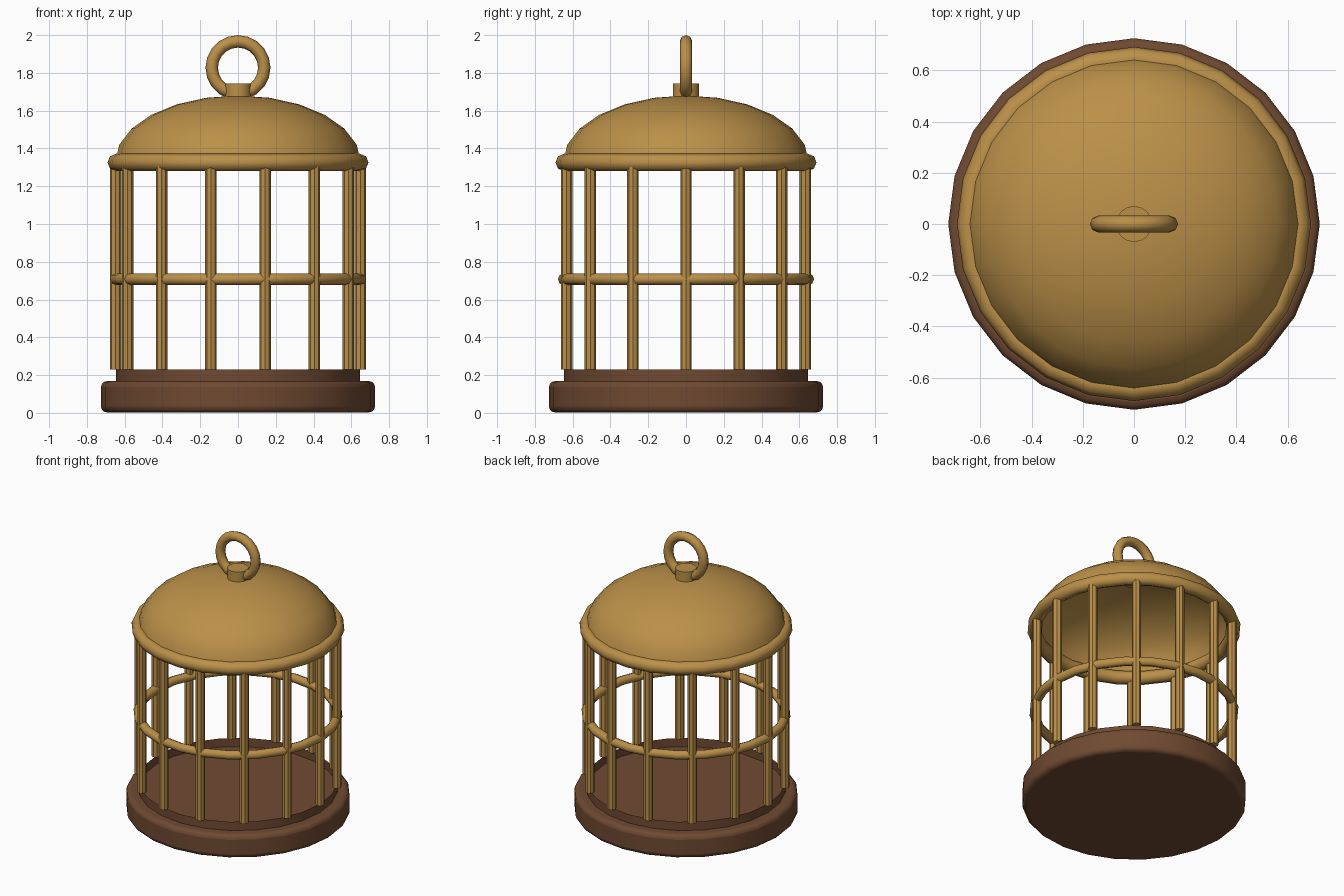
import bpy, bmesh, math

cube = bpy.data.objects.get("Cube")
if cube:
    bpy.data.objects.remove(cube)


def material(name, rgb):
    m = bpy.data.materials.new(name)
    m.use_nodes = True
    color = (*rgb, 1.0)
    m.diffuse_color = color
    m.node_tree.nodes["Principled BSDF"].inputs["Base Color"].default_value = color
    return m


brass = material("brass", (0.5, 0.28, 0.066))
wood = material("brown wood", (0.16, 0.068, 0.031))


def finish(name, mat, angle=40):
    ob = bpy.context.object
    ob.name = name
    ob.data.materials.append(mat)
    bpy.ops.object.shade_smooth_by_angle(angle=math.radians(angle))
    return ob


def cylinder(name, mat, radius, z0, z1, sides, x=0, y=0, caps="NGON"):
    bpy.ops.mesh.primitive_cylinder_add(
        vertices=sides, radius=radius, depth=z1 - z0,
        location=(x, y, (z0 + z1) / 2), end_fill_type=caps)
    return finish(name, mat)


def torus(name, mat, major, minor, z, segments, sides, tilt=0):
    bpy.ops.mesh.primitive_torus_add(
        major_radius=major, minor_radius=minor, major_segments=segments,
        minor_segments=sides, location=(0, 0, z), rotation=(tilt, 0, 0))
    return finish(name, mat, 60)


# Rounded base and the open tray wall above it
base = cylinder("base", wood, 0.725, 0.005, 0.17, 24)
bevel = base.modifiers.new("rounded rim", "BEVEL")
bevel.width = 0.03
bevel.segments = 3
bevel.limit_method = "ANGLE"
bevel.angle_limit = math.radians(40)
base.location.z = 0.0825 + 0.003
cylinder("tray_wall", wood, 0.645, 0.15, 0.23, 24, caps="NOTHING")

# Ring of upright bars
BARS = 14
for i in range(BARS):
    a = math.tau * i / BARS
    cylinder(f"bar_{i + 1}", brass, 0.03, 0.23, 1.33, 8,
             0.648 * math.cos(a), 0.648 * math.sin(a))

# Hoops
torus("middle_hoop", brass, 0.647, 0.031, 0.708, 24, 8)
torus("top_hoop", brass, 0.645, 0.046, 1.326, 24, 8)

# Open, flattened half-sphere roof
bpy.ops.mesh.primitive_uv_sphere_add(segments=24, ring_count=12, radius=1)
dome = finish("dome", brass, 60)
bm = bmesh.new()
bm.from_mesh(dome.data)
bmesh.ops.delete(bm, geom=[v for v in bm.verts if v.co.z < -0.01], context="VERTS")
bmesh.ops.scale(bm, vec=(0.65, 0.65, 0.35), verts=bm.verts)
bm.to_mesh(dome.data)
bm.free()
dome.location.z = 1.33

# Hanging ring on its stud
cylinder("stud", brass, 0.07, 1.665, 1.745, 16)
torus("hanging_ring", brass, 0.139, 0.033, 1.828, 20, 8, math.pi / 2)
